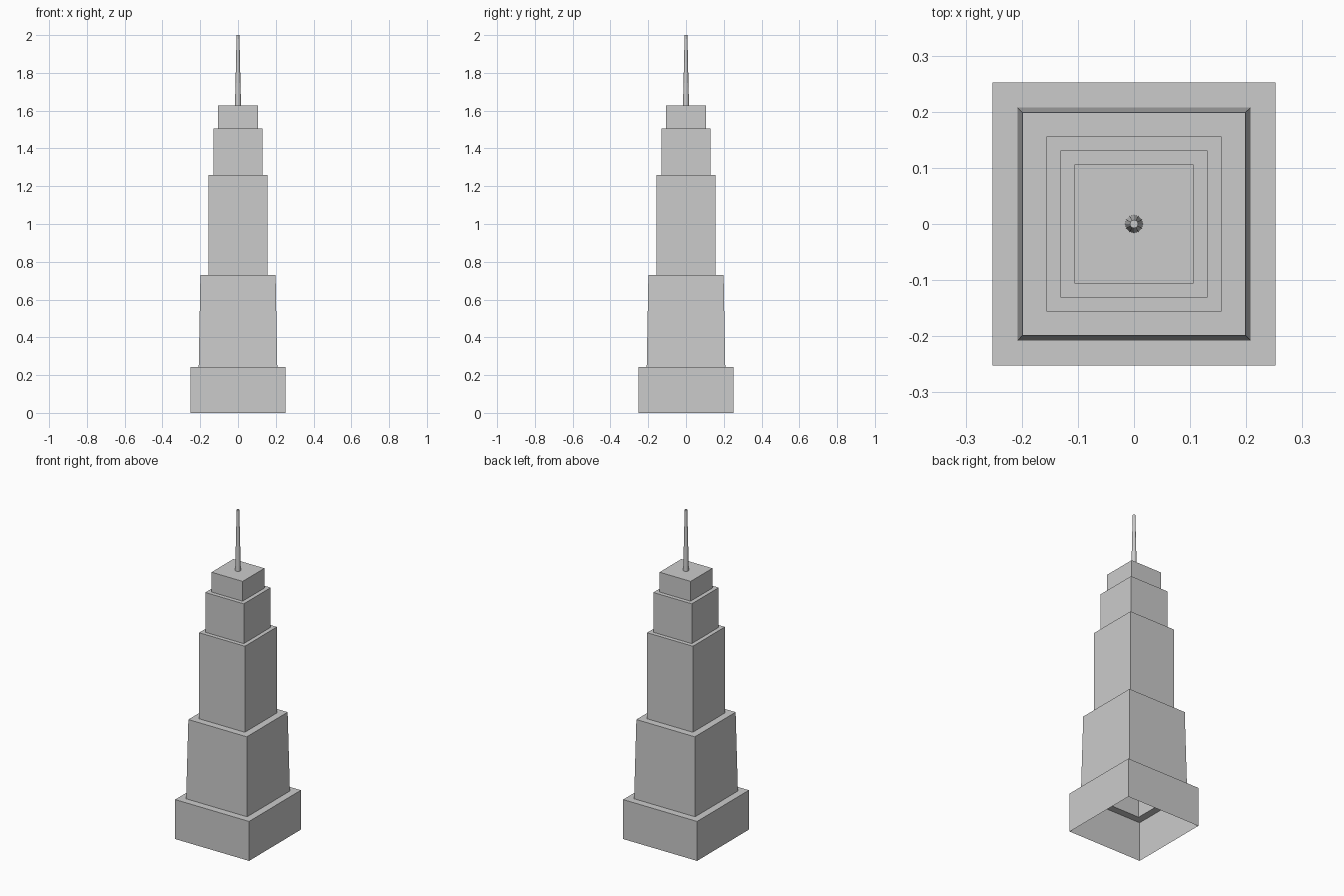
import bpy, bmesh, math

if "Cube" in bpy.data.objects:
    bpy.data.objects.remove(bpy.data.objects["Cube"])


def lathe(name, profile, sides, turn=0.0, cap_top=True):
    """Stack of polygon rings (radius, z), open at the bottom."""
    bm = bmesh.new()
    rings = []
    for r, z in profile:
        rings.append([bm.verts.new((r * math.cos(turn + math.tau * i / sides),
                                    r * math.sin(turn + math.tau * i / sides), z))
                      for i in range(sides)])
    for low, high in zip(rings, rings[1:]):
        for i in range(sides):
            j = (i + 1) % sides
            bm.faces.new((low[i], low[j], high[j], high[i]))
    if cap_top:
        bm.faces.new(rings[-1])
    mesh = bpy.data.meshes.new(name)
    bm.to_mesh(mesh)
    bm.free()
    obj = bpy.data.objects.new(name, mesh)
    bpy.context.collection.objects.link(obj)
    return obj


# Stepped tower shell: tiers as (bottom half width, top half width, bottom z, top z)
tiers = [
    (0.252, 0.252, 0.0, 0.243),
    (0.208, 0.199, 0.243, 0.73),
    (0.156, 0.156, 0.73, 1.26),
    (0.131, 0.131, 1.26, 1.505),
    (0.106, 0.106, 1.505, 1.627),
]
profile = []
for bottom, top, z0, z1 in tiers:
    profile += [(bottom * math.sqrt(2), z0), (top * math.sqrt(2), z1)]
lathe("tower_body", profile, 4, math.pi / 4)

# Tapered spire on the roof
lathe("spire", [(0.016, 1.627), (0.0115, 1.82), (0.0075, 2.0)], 12)
